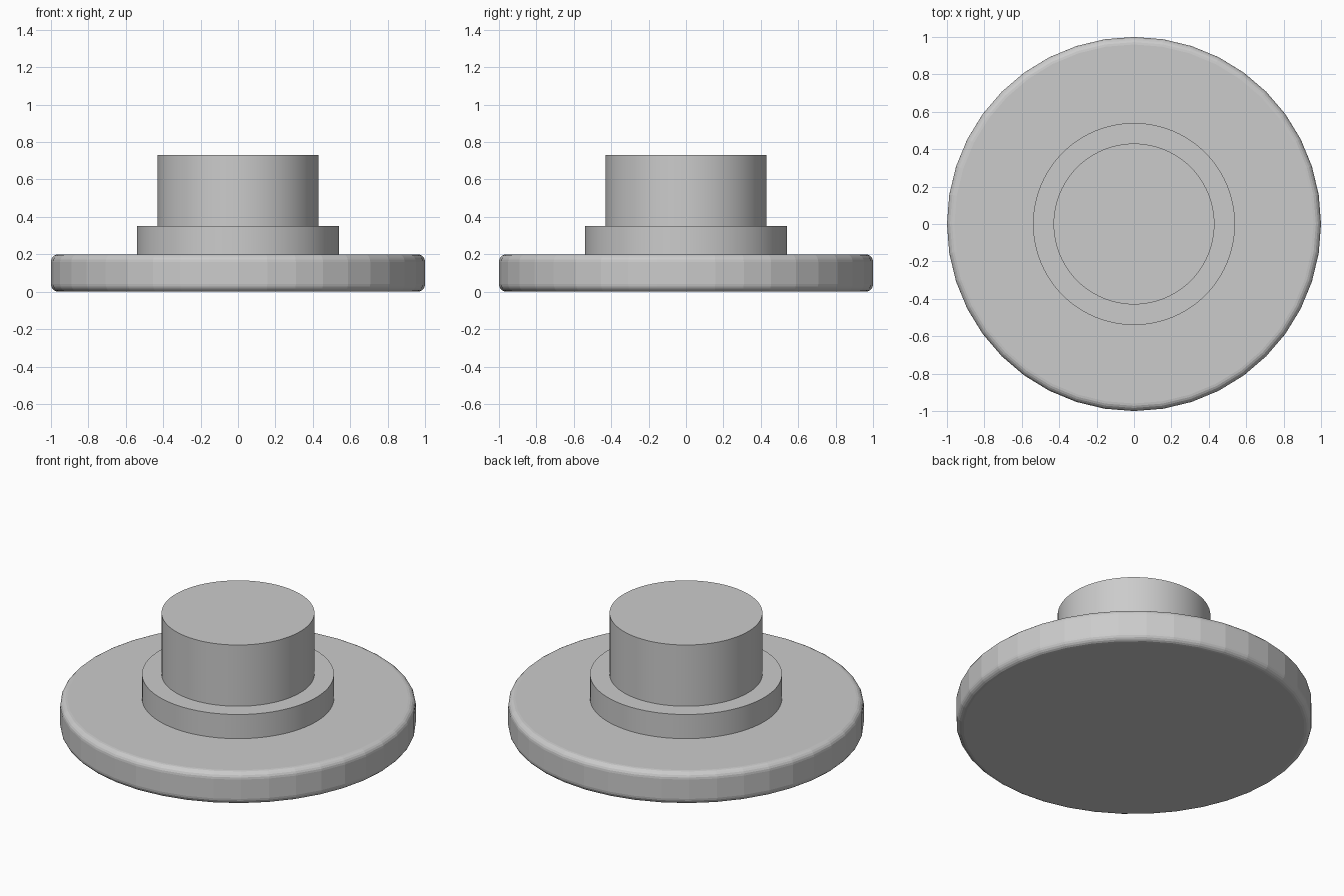
import bpy
import math

cube = bpy.data.objects.get("Cube")
if cube:
    bpy.data.objects.remove(cube, do_unlink=True)

grey = bpy.data.materials.new("plain grey")
grey.use_nodes = True
colour = (0.6, 0.6, 0.6, 1)
grey.diffuse_color = colour
grey.node_tree.nodes["Principled BSDF"].inputs["Base Color"].default_value = colour


def disc(name, radius, bottom, top, sides):
    """Upright cylinder between two heights."""
    bpy.ops.mesh.primitive_cylinder_add(
        vertices=sides, radius=radius, depth=top - bottom,
        location=(0, 0, (top + bottom) / 2))
    obj = bpy.context.object
    obj.name = name
    obj.data.materials.append(grey)
    return obj


# Wide base with rounded rims and faceted side
base = disc("base_disc", 1.0, 0, 0.2, 40)
bevel = base.modifiers.new("rounded rim", "BEVEL")
bevel.width = 0.04
bevel.segments = 5
bevel.limit_method = "ANGLE"
bevel.angle_limit = math.radians(40)

# Stepped collar and central post
for name, radius, bottom, top in (("collar", 0.54, 0.2, 0.35),
                                  ("post", 0.43, 0.35, 0.73)):
    disc(name, radius, bottom, top, 96)
    bpy.ops.object.shade_smooth_by_angle()
